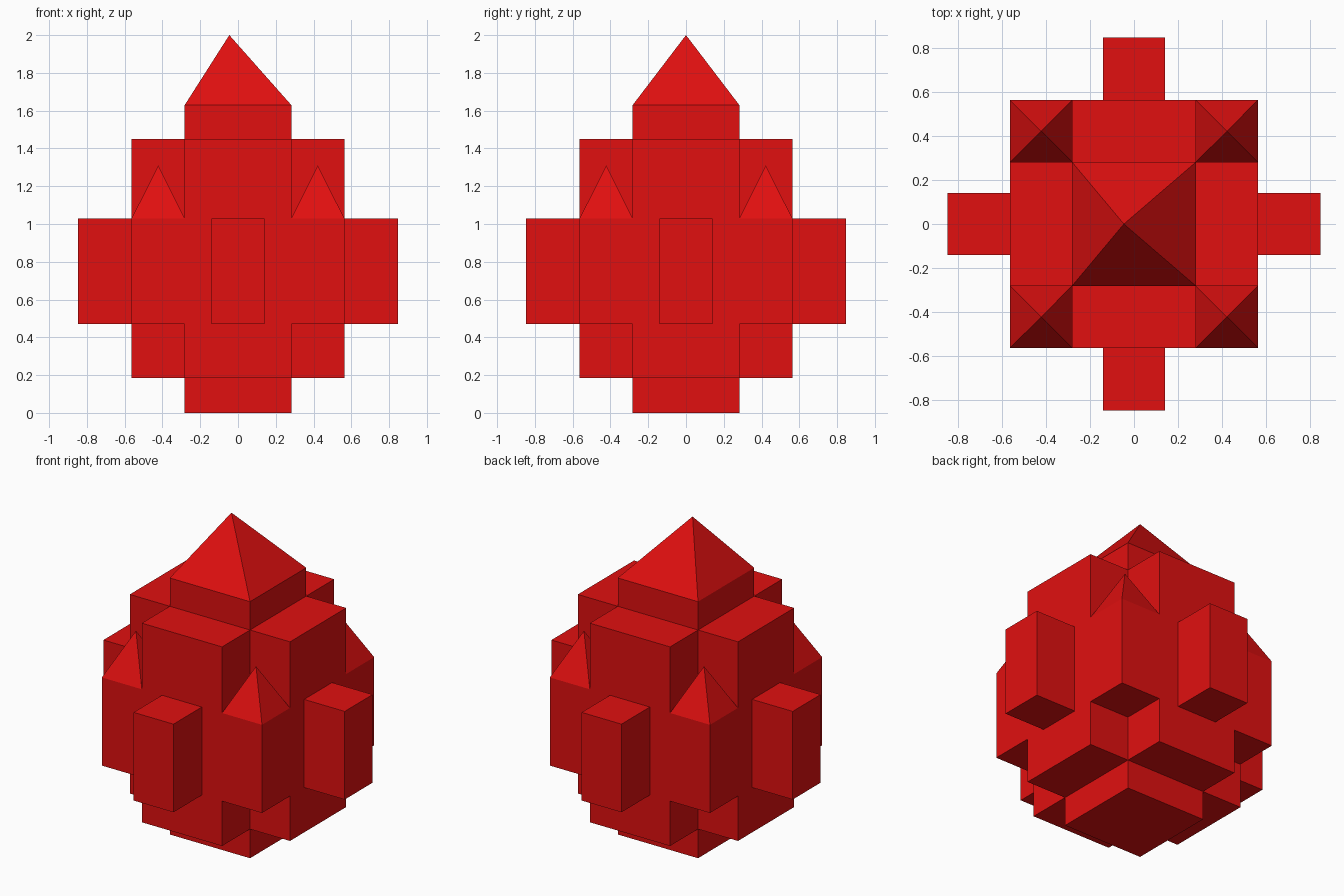
import bpy, bmesh

if "Cube" in bpy.data.objects:
    bpy.data.objects.remove(bpy.data.objects["Cube"])

red = bpy.data.materials.new("bright red")
red.diffuse_color = (0.75, 0.005, 0.005, 1)
red.use_nodes = True
red.node_tree.nodes["Principled BSDF"].inputs["Base Color"].default_value = red.diffuse_color


def block(name, lo, hi, apex=None, open_dirs=()):
    """Box from lo to hi, optional pyramid tip on top, some hidden sides left open."""
    bm = bmesh.new()
    bmesh.ops.create_cube(bm, size=1)
    for v in bm.verts:
        v.co = [hi[i] if v.co[i] > 0 else lo[i] for i in range(3)]
    bm.normal_update()
    if apex:
        top = [f for f in bm.faces if f.normal.z > 0.9]
        tip = bmesh.ops.poke(bm, faces=top)["verts"][0]
        tip.co = apex
        bm.normal_update()
    hidden = [f for f in bm.faces
              if any(f.normal[axis] * sign > 0.99 for axis, sign in open_dirs)]
    bmesh.ops.delete(bm, geom=hidden, context='FACES')
    mesh = bpy.data.meshes.new(name)
    bm.to_mesh(mesh)
    bm.free()
    mesh.materials.append(red)
    obj = bpy.data.objects.new(name, mesh)
    bpy.context.collection.objects.link(obj)


def span(sign, inner, outer):
    """Ordered range from inner to outer on the chosen side."""
    return sorted((sign * inner, sign * outer))


# central column with its slightly off-centre roof
block("column", (-.282, -.282, 0), (.282, .282, 1.63), apex=(-.046, 0, 2.0))

for s in (-1, 1):
    a, b = span(s, .282, .563)
    c, d = span(s, .563, .848)
    # tall slabs on the four sides of the column
    block("side_slab_x", (a, -.282, .185), (b, .282, 1.45), open_dirs=[(0, -s)])
    block("side_slab_y", (-.282, a, .185), (.282, b, 1.45), open_dirs=[(1, -s)])
    # short arms standing out of the slabs
    block("arm_x", (c, -.14, .47), (d, .14, 1.03), open_dirs=[(0, -s)])
    block("arm_y", (-.14, c, .47), (.14, d, 1.03), open_dirs=[(1, -s)])
    # corner turrets with pointed roofs
    for t in (-1, 1):
        e, f = span(t, .282, .563)
        block("corner_turret", (a, e, .47), (b, f, 1.03),
              apex=(s * .422, t * .422, 1.31), open_dirs=[(0, -s), (1, -t)])
